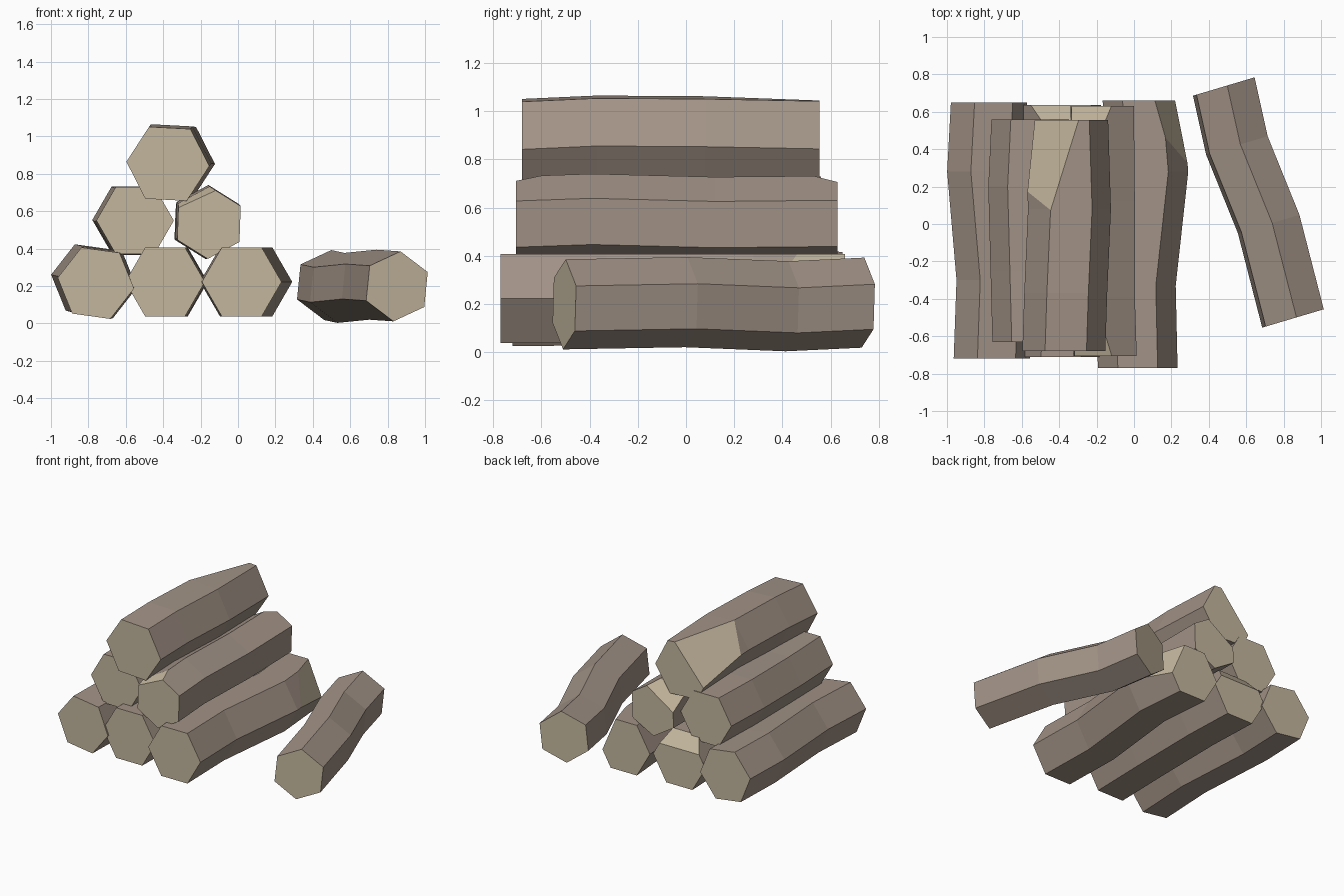
import bpy, bmesh, math
from mathutils import Vector

if "Cube" in bpy.data.objects:
    bpy.data.objects.remove(bpy.data.objects["Cube"])


def material(name, rgb):
    m = bpy.data.materials.new(name)
    m.diffuse_color = (*rgb, 1)
    m.use_nodes = True
    m.node_tree.nodes["Principled BSDF"].inputs["Base Color"].default_value = m.diffuse_color
    return m


bark = material("bark", (0.36, 0.29, 0.24))
cut_wood = material("cut_wood", (0.55, 0.47, 0.34))


def log(name, radius, turn, path, chops=(), yaw=0):
    """Hexagonal log through the path points; chops are (point, outward normal)."""
    bm = bmesh.new()
    side = Vector((math.cos(math.radians(yaw)), math.sin(math.radians(yaw)), 0))
    up = Vector((0, 0, 1))
    angles = [math.radians(turn + 60 * i) for i in range(6)]
    rings = [[bm.verts.new(Vector(p) + radius * (math.cos(a) * side + math.sin(a) * up))
              for a in angles] for p in path]
    for a, b in zip(rings, rings[1:]):
        for i in range(6):
            j = (i + 1) % 6
            bm.faces.new((a[i], a[j], b[j], b[i]))
    # sawn ends
    for ring in (rings[0], rings[-1]):
        bm.faces.new(ring).material_index = 1
    # slanted axe chops
    for point, normal in chops:
        geom = bm.verts[:] + bm.edges[:] + bm.faces[:]
        res = bmesh.ops.bisect_plane(bm, geom=geom, plane_co=point,
                                     plane_no=Vector(normal).normalized(), clear_outer=True)
        edges = [e for e in res["geom_cut"] if isinstance(e, bmesh.types.BMEdge)]
        if edges:
            for f in bmesh.ops.edgeloop_fill(bm, edges=edges)["faces"]:
                f.material_index = 1
    bmesh.ops.recalc_face_normals(bm, faces=bm.faces[:])
    mesh = bpy.data.meshes.new(name)
    bm.to_mesh(mesh)
    bm.free()
    mesh.materials.append(bark)
    mesh.materials.append(cut_wood)
    bpy.context.collection.objects.link(bpy.data.objects.new(name, mesh))


# bottom row
log("bottom_log_left", 0.206, -8,
    [(-0.76, -0.72, 0.215), (-0.745, -0.3, 0.22), (-0.795, 0.28, 0.232), (-0.775, 0.65, 0.225)])
log("bottom_log_middle", 0.213, 0,
    [(-0.39, -0.71, 0.222), (-0.38, -0.28, 0.222), (-0.375, 0.25, 0.222), (-0.39, 0.635, 0.222)],
    [((-0.4, 0.55, 0.407), (0, 0.09, 0.08))])
log("bottom_log_right", 0.213, 0,
    [(0.02, -0.77, 0.222), (0.01, -0.33, 0.222), (0.077, 0.28, 0.222), (0.045, 0.66, 0.222)],
    [((0.2, 0.66, 0.2), (0.0441, 0.0126, 0.0189))])

# middle row
log("middle_log_left", 0.207, 0,
    [(-0.55, -0.63, 0.55), (-0.56, -0.25, 0.545), (-0.572, 0.2, 0.553), (-0.555, 0.56, 0.55)])
log("middle_log_right", 0.192, 28,
    [(-0.155, -0.705, 0.537), (-0.165, -0.39, 0.548), (-0.165, 0.12, 0.535), (-0.17, 0.63, 0.54)],
    [((-0.16, -0.6, 0.728), (-0.4, -0.3, 0.87)),
     ((-0.16, 0.55, 0.722), (-0.5, 0.4, 0.75))])

# top log
log("top_log", 0.222, -3,
    [(-0.375, -0.68, 0.853), (-0.365, -0.37, 0.867), (-0.345, 0.08, 0.864), (-0.36, 0.555, 0.855)],
    [((-0.45, 0.09, 1.05), (-0.082, 0.028, 0.069))])

# loose log lying beside the pile
log("loose_log", 0.188, 24,
    [(0.85, -0.505, 0.198), (0.72, 0.0, 0.207), (0.55, 0.42, 0.19), (0.48, 0.735, 0.205)], yaw=16.6)
